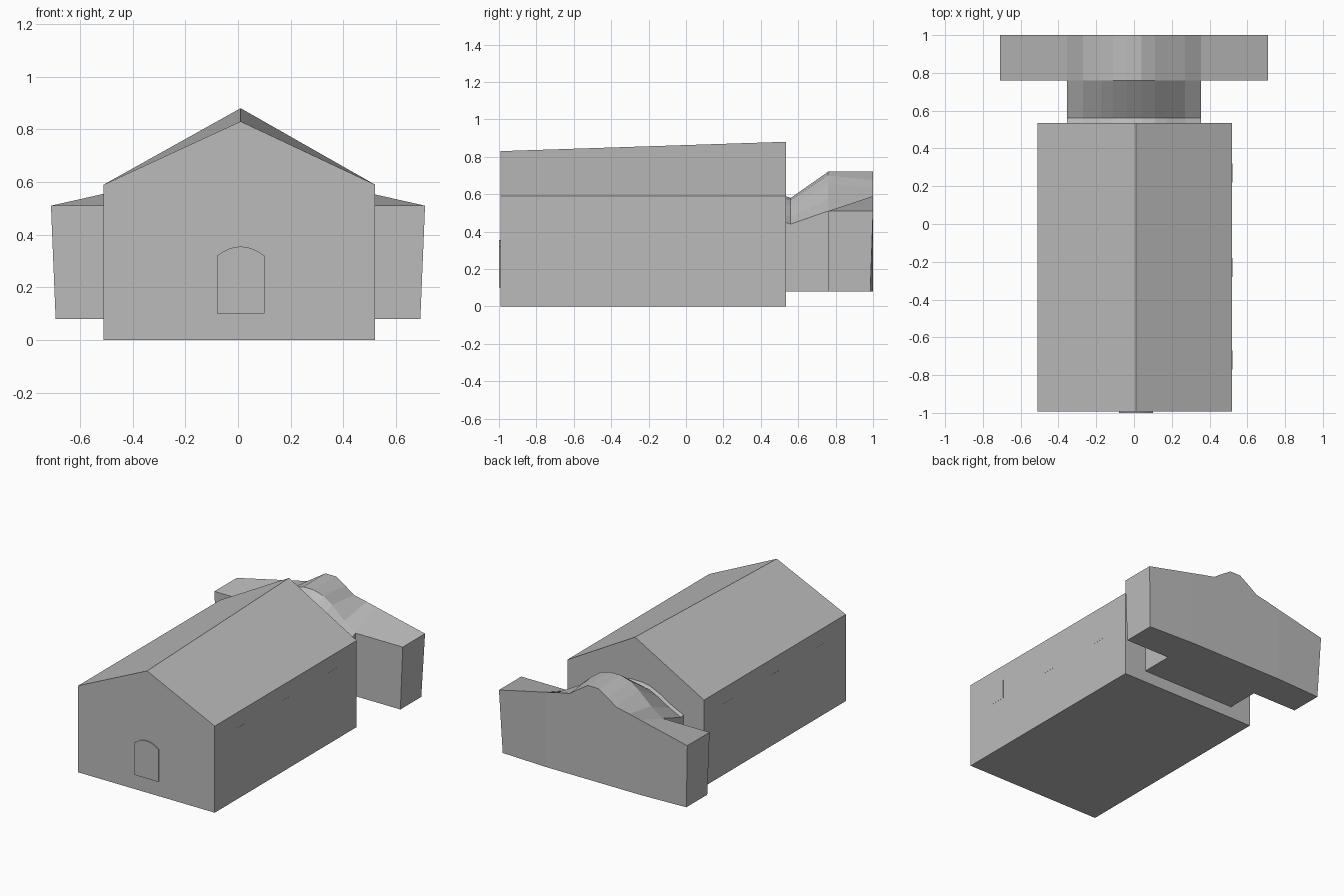
import bpy, bmesh, math

cube = bpy.data.objects.get("Cube")
if cube:
    bpy.data.objects.remove(cube, do_unlink=True)

stone = bpy.data.materials.new("plain_grey")
stone.use_nodes = True
GREY = (0.5, 0.5, 0.5, 1)
stone.diffuse_color = GREY
stone.node_tree.nodes["Principled BSDF"].inputs["Base Color"].default_value = GREY


def loft(name, rings):
    """Closed solid through rings holding equal numbers of points."""
    bm = bmesh.new()
    loops = [[bm.verts.new(p) for p in ring] for ring in rings]
    n = len(loops[0])
    for a, b in zip(loops, loops[1:]):
        for i in range(n):
            j = (i + 1) % n
            bm.faces.new((a[i], a[j], b[j], b[i]))
    bm.faces.new(loops[0])
    bm.faces.new(loops[-1])
    bmesh.ops.recalc_face_normals(bm, faces=bm.faces)
    mesh = bpy.data.meshes.new(name)
    bm.to_mesh(mesh)
    bm.free()
    mesh.materials.append(stone)
    obj = bpy.data.objects.new(name, mesh)
    bpy.context.collection.objects.link(obj)
    return obj


# Long gabled hall, its ridge climbing towards the back
def gable(y, ridge):
    return [(x, y, z) for x, z in
            [(-0.51, 0), (0.52, 0), (0.52, 0.59), (0.01, ridge), (-0.51, 0.59)]]


loft("hall", [gable(-0.993, 0.83), gable(0.535, 0.88)])

# Arched front door
door = [(-0.08, 0.1), (0.1, 0.1)]
for i in range(9):
    t = 1 - i / 4
    door.append((0.01 + 0.09 * t, 0.32 + 0.035 * (1 - t * t)))
loft("front_door", [[(x, y, z) for x, z in door] for y in (-1.0, -0.992)])

# Three thin windows along each side wall
for side, wall in (("left", 0.52), ("right", -0.51)):
    out = math.copysign(0.001, wall)
    for i, y in enumerate((-0.72, -0.23, 0.27)):
        rect = [(y - 0.05, 0.355), (y + 0.05, 0.355), (y + 0.05, 0.485), (y - 0.05, 0.485)]
        loft(f"{side}_window_{i + 1}",
             [[(x, p, q) for p, q in rect] for x in (wall - out, wall + out)])

# Half of the transverse wing: x, front roof height, back roof height
HALF = [(0.71, 0.51, 0.51), (0.355, 0.51, 0.59), (0.27, 0.57, 0.61),
        (0.175, 0.655, 0.63), (0.11, 0.7, 0.675), (0.04, 0.72, 0.72)]
stations = [(-x, f, b) for x, f, b in HALF] + HALF[::-1]

wing = []
for x, front, back in stations:
    end = abs(x) > 0.7
    foot_x = x * 0.975 if end else x
    foot_y = 0.985 if end else 1.0
    wing.append([(foot_x, 0.76, 0.08), (foot_x, foot_y, 0.08), (x, 1.0, back), (x, 0.76, front)])
loft("back_wing", wing)

# Vaulted link sloping down from the wing to the hall
arch = [(x, f) for x, f, b in stations if abs(x) < 0.7]


def vault(y, eave, crown):
    ring = [(x, y, eave + (z - 0.51) / 0.21 * (crown - eave)) for x, z in arch]
    return [(-0.355, y, 0.08)] + ring + [(0.355, y, 0.08)]


loft("vaulted_link", [vault(0.53, 0.45, 0.59), vault(0.56, 0.44, 0.58), vault(0.76, 0.51, 0.72)])
